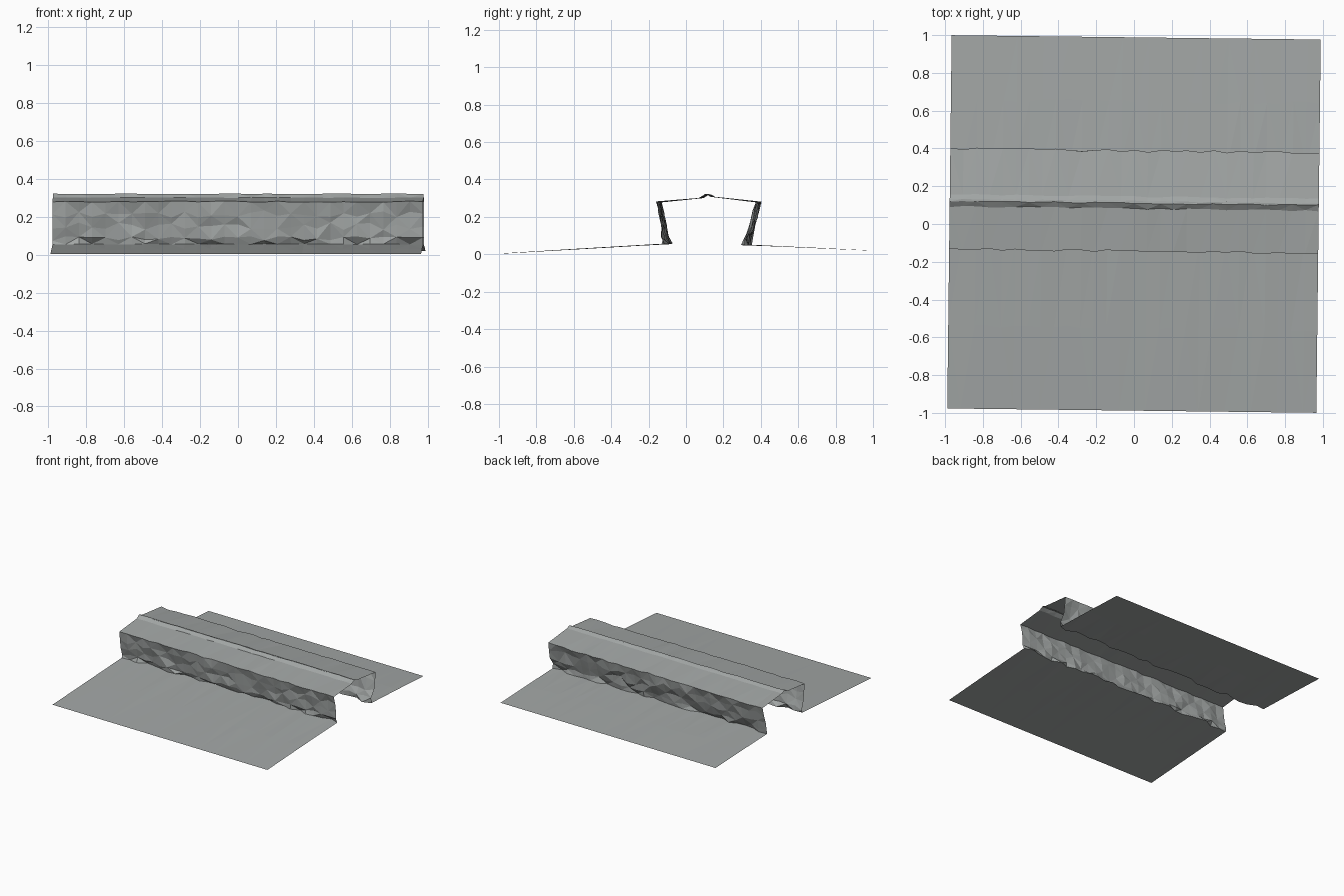
import bpy, math, random
from mathutils import Matrix

if "Cube" in bpy.data.objects:
    bpy.data.objects.remove(bpy.data.objects["Cube"])

random.seed(4)
X0, X1 = -0.977, 0.977
TURN = Matrix.Rotation(-0.0118, 4, 'Z')

grey = bpy.data.materials.new("weathered grey")
grey.diffuse_color = (0.36, 0.38, 0.375, 1)
grey.use_nodes = True
grey.node_tree.nodes["Principled BSDF"].inputs["Base Color"].default_value = grey.diffuse_color


def sweep(name, rows, n):
    """Join rows of points running along x into one flat-shaded sheet."""
    verts = [p for row in rows for p in row]
    faces = []
    for j in range(len(rows) - 1):
        for i in range(n):
            a = j * (n + 1) + i
            b = a + n + 1
            quad = (a, a + 1, b + 1, b)
            if (i + j) % 2:
                faces += [(quad[0], quad[1], quad[2]), (quad[0], quad[2], quad[3])]
            else:
                faces += [(quad[0], quad[1], quad[3]), (quad[1], quad[2], quad[3])]
    me = bpy.data.meshes.new(name)
    me.from_pydata(verts, [], faces)
    me.transform(TURN)
    me.materials.append(grey)
    ob = bpy.data.objects.new(name, me)
    bpy.context.collection.objects.link(ob)
    return ob


N = 28


def row(y, z, jy=0.0, jz=0.0):
    """A line along x with a little random wobble."""
    return [(X0 + (X1 - X0) * i / N,
             y + random.uniform(-jy, jy), z + random.uniform(-jz, jz))
            for i in range(N + 1)]


# shared edge lines
front_base = row(-0.100, 0.056, 0.024, 0.002)
front_eave = row(-0.144, 0.280, 0.006, 0.003)
back_base = row(0.322, 0.050, 0.020, 0.002)
back_eave = row(0.388, 0.279, 0.007, 0.003)

# sloping ground sheets
sweep("front_ground", [row(-0.988, 0.004), row(-0.55, 0.030, 0.01, 0.001), front_base], N)
sweep("back_ground", [back_base, row(0.65, 0.036, 0.01, 0.001), row(0.988, 0.020)], N)

# rough leaning walls
sweep("front_wall", [front_base, row(-0.108, 0.085, 0.014, 0.012),
                     row(-0.118, 0.150, 0.010, 0.02),
                     row(-0.132, 0.215, 0.010, 0.02), front_eave], N)
sweep("back_wall", [back_eave, row(0.374, 0.215, 0.010, 0.02),
                    row(0.354, 0.150, 0.010, 0.02),
                    row(0.335, 0.085, 0.012, 0.012), back_base], N)

# low roof with a raised ridge cap
ridge_front = row(0.082, 0.301, 0.004, 0.001)
ridge_back = row(0.145, 0.307, 0.004, 0.001)
sweep("front_roof", [front_eave, ridge_front], N)
sweep("ridge_cap", [ridge_front, row(0.110, 0.321, 0.004, 0.002),
                    row(0.122, 0.319, 0.003, 0.002), ridge_back], N)
sweep("back_roof", [ridge_back, back_eave], N)
